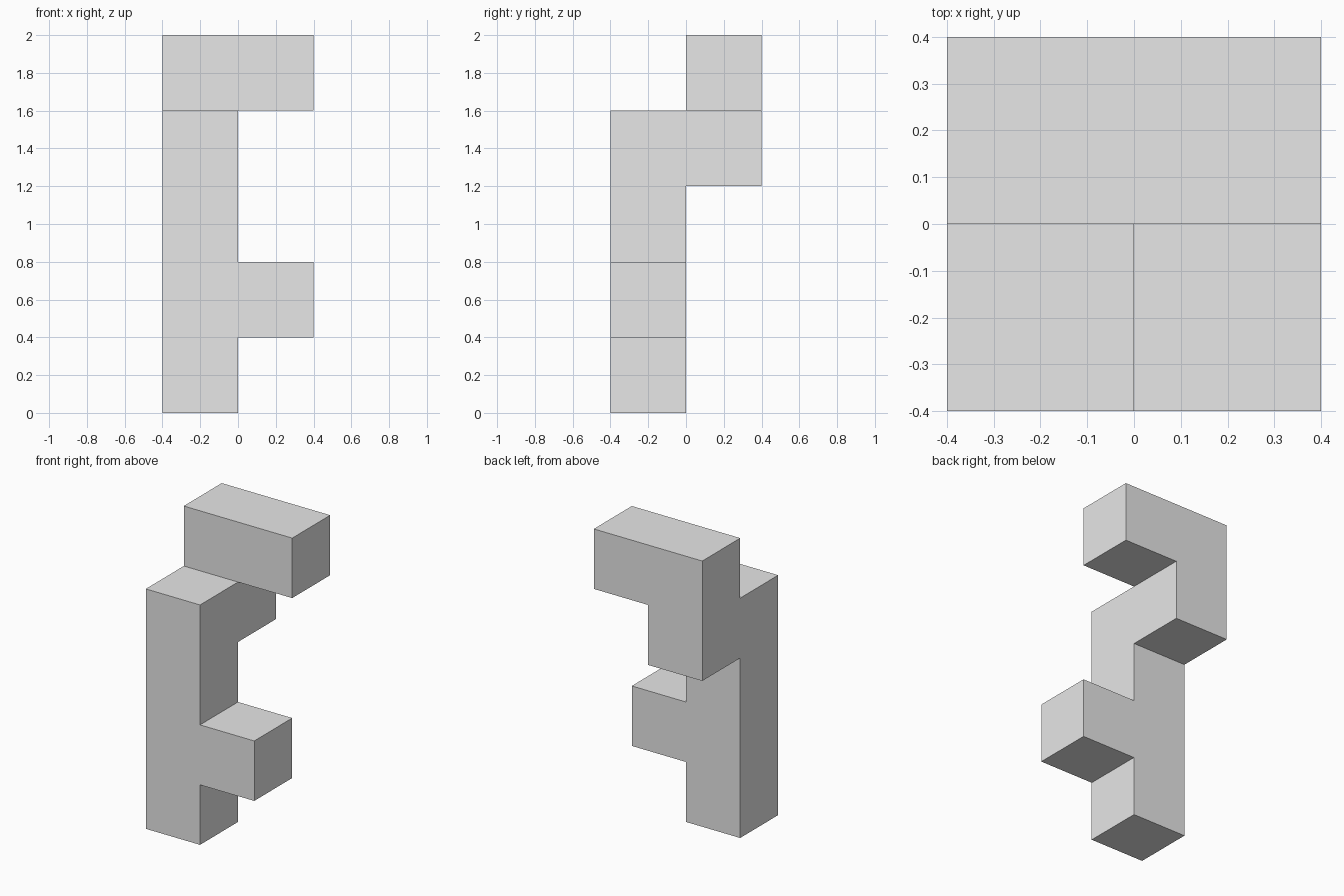
import bpy
import bmesh
from mathutils import Vector

default = bpy.data.objects.get("Cube")
if default:
    bpy.data.objects.remove(default, do_unlink=True)

UNIT = 0.4

# Plain grey material
grey = bpy.data.materials.new("light_grey")
grey.use_nodes = True
colour = (0.8, 0.8, 0.8, 1)
grey.diffuse_color = colour
grey.node_tree.nodes["Principled BSDF"].inputs["Base Color"].default_value = colour

# Unit cells of the body: post, side arm, rear block and top bar
post = [(-1, -1, level) for level in range(4)]
side_arm = [(0, -1, 1)]
rear_block = [(-1, 0, 3)]
top_bar = [(-1, 0, 4), (0, 0, 4)]
cells = set(post + side_arm + rear_block + top_bar)


def add_outer_faces(bm, cell):
    """Add the sides of a cell that do not touch another cell."""
    centre = Vector(cell) + Vector((0.5, 0.5, 0.5))
    for axis in range(3):
        for sign in (-1, 1):
            normal = Vector((0, 0, 0))
            normal[axis] = sign
            if tuple(int(c + n) for c, n in zip(cell, normal)) in cells:
                continue
            u = Vector((0, 0, 0))
            u[(axis + 1) % 3] = 0.5
            v = normal.cross(u)
            middle = centre + normal / 2
            corners = (middle - u - v, middle + u - v, middle + u + v, middle - u + v)
            bm.faces.new([bm.verts.new(c * UNIT) for c in corners])


# One closed shell with flush faces merged
bm = bmesh.new()
for cell in sorted(cells):
    add_outer_faces(bm, cell)
bmesh.ops.remove_doubles(bm, verts=bm.verts, dist=0.001)
bmesh.ops.dissolve_limit(bm, angle_limit=0.01, verts=bm.verts, edges=bm.edges)
bmesh.ops.recalc_face_normals(bm, faces=bm.faces)

mesh = bpy.data.meshes.new("block_puzzle_piece")
bm.to_mesh(mesh)
bm.free()
mesh.materials.append(grey)
piece = bpy.data.objects.new("block_puzzle_piece", mesh)
bpy.context.collection.objects.link(piece)
